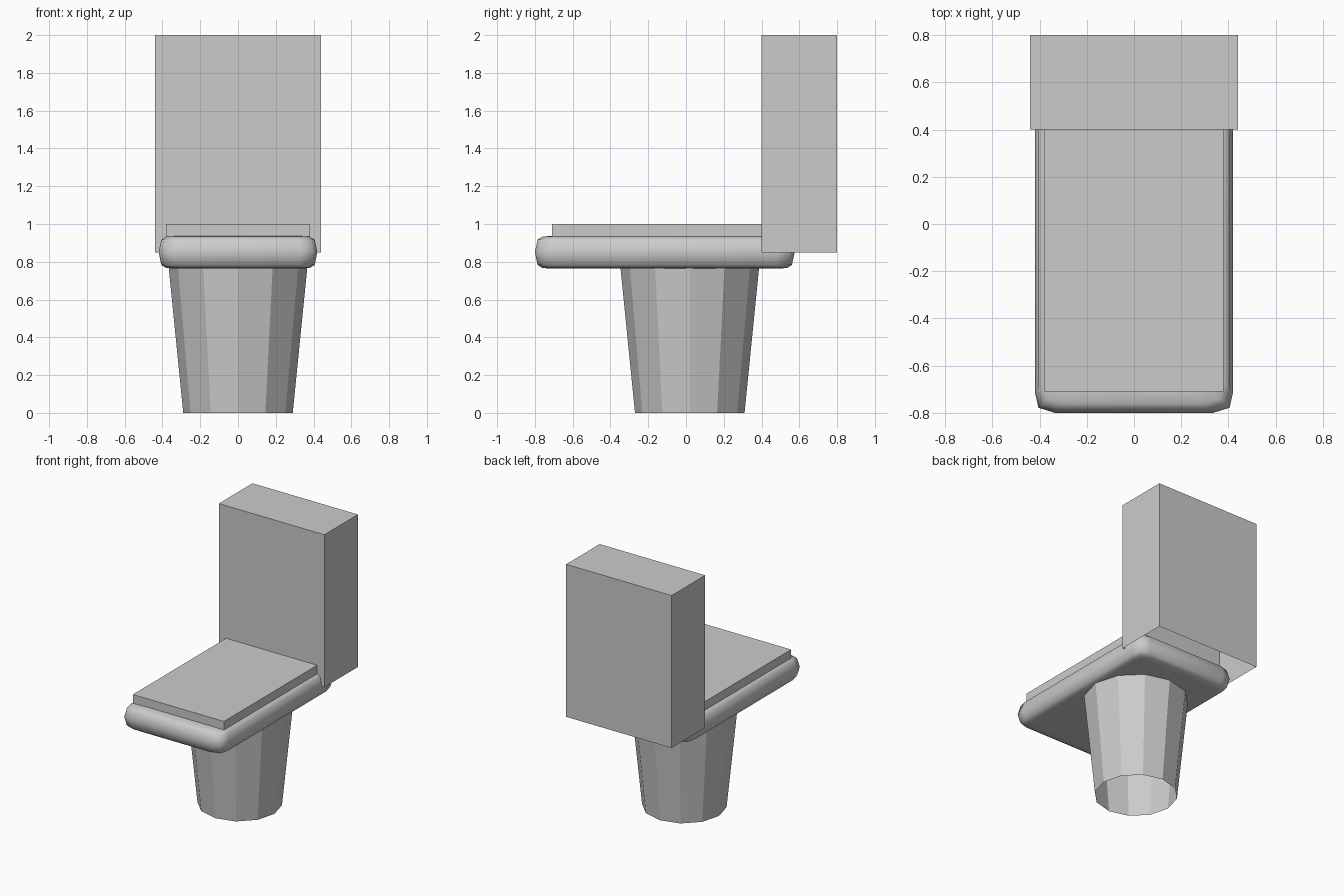
import bpy, bmesh, math

if "Cube" in bpy.data.objects:
    bpy.data.objects.remove(bpy.data.objects["Cube"])


def finish(name, bm):
    bmesh.ops.recalc_face_normals(bm, faces=bm.faces)
    mesh = bpy.data.meshes.new(name)
    bm.to_mesh(mesh)
    bm.free()
    ob = bpy.data.objects.new(name, mesh)
    bpy.context.collection.objects.link(ob)
    return ob


def box(name, lo, hi, open_bottom=False):
    bm = bmesh.new()
    bmesh.ops.create_cube(bm, size=1)
    for v in bm.verts:
        v.co = [(a + b) / 2 + c * (b - a) for a, b, c in zip(lo, hi, v.co)]
    if open_bottom:
        bottom = min(bm.faces, key=lambda f: f.calc_center_median().z)
        bmesh.ops.delete(bm, geom=[bottom], context='FACES_ONLY')
    return finish(name, bm)


def loft(name, rings, caps):
    bm = bmesh.new()
    loops = [[bm.verts.new(p) for p in ring] for ring in rings]
    n = len(loops[0])
    for a, b in zip(loops, loops[1:]):
        for i in range(n):
            j = (i + 1) % n
            bm.faces.new((a[i], a[j], b[j], b[i]))
    if caps:
        bm.faces.new(loops[0])
        bm.faces.new(loops[-1])
    return finish(name, bm)


def rounded_outline(inset, z):
    hx, hy, cy = 0.42 - inset, 0.6875 - inset, -0.1125
    corner = [(hx, hy - 0.09), (hx - 0.015, hy - 0.022), (hx - 0.085, hy)]
    pts = []
    for sx, sy in ((1, 1), (-1, 1), (-1, -1), (1, -1)):
        q = [(sx * x, cy + sy * y, z) for x, y in corner]
        pts += q if sx * sy > 0 else q[::-1]
    return pts


def circle(r, z, n=12):
    return [(r * math.cos(2 * math.pi * i / n),
             0.02 + r * math.sin(2 * math.pi * i / n), z) for i in range(n)]


# Cistern, open underneath
box("tank", (-0.44, 0.4, 0.85), (0.44, 0.8, 2.0), open_bottom=True)

# Flat lid
box("lid", (-0.38, -0.71, 0.935), (0.38, 0.45, 1.0))

# Softly rounded bowl rim
profile = [(0.085, 0.764), (0.04, 0.767), (0.014, 0.783), (0, 0.85),
           (0.014, 0.917), (0.04, 0.933), (0.085, 0.937)]
rim = loft("bowl_rim", [rounded_outline(i, z) for i, z in profile], True)
for p in rim.data.polygons:
    p.use_smooth = True

# Tapered twelve-sided pedestal, open underneath
loft("pedestal", [circle(0.29, 0), circle(0.37, 0.8)], False)
